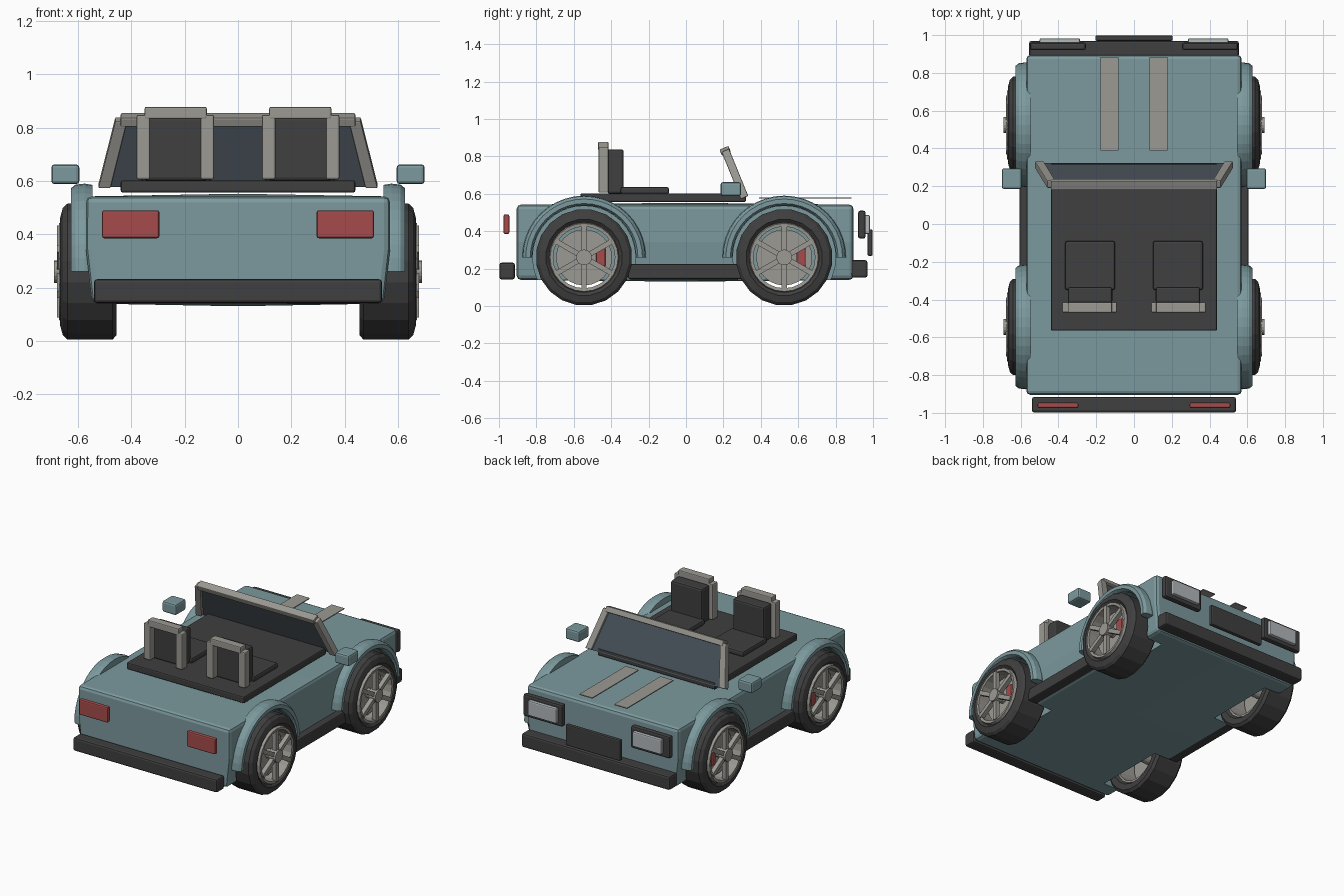
import bpy, bmesh, math
from mathutils import Vector

if "Cube" in bpy.data.objects:
    bpy.data.objects.remove(bpy.data.objects["Cube"])


def mat(name, rgb):
    m = bpy.data.materials.new(name)
    m.diffuse_color = (*rgb, 1)
    m.use_nodes = True
    m.node_tree.nodes["Principled BSDF"].inputs["Base Color"].default_value = m.diffuse_color
    return m


TEAL = mat("teal_paint", (0.20, 0.32, 0.34))
DARK = mat("dark_trim", (0.05, 0.05, 0.05))
RED = mat("red", (0.38, 0.07, 0.07))
GLASS = mat("glass", (0.07, 0.09, 0.11))
GREY = mat("warm_grey", (0.33, 0.32, 0.29))
LENS = mat("lens", (0.45, 0.48, 0.5))


def finish(name, bm, material, mirror=False, bevel=0):
    bmesh.ops.recalc_face_normals(bm, faces=bm.faces)
    me = bpy.data.meshes.new(name)
    bm.to_mesh(me)
    bm.free()
    ob = bpy.data.objects.new(name, me)
    bpy.context.collection.objects.link(ob)
    if material:
        me.materials.append(material)
    if bevel:
        b = ob.modifiers.new("bevel", 'BEVEL')
        b.width, b.segments, b.limit_method = bevel, 2, 'ANGLE'
        b.angle_limit = math.radians(40)
    if mirror:
        ob.modifiers.new("mirror", 'MIRROR')
    return ob


def add_box(bm, x, y, z):
    vs = bmesh.ops.create_cube(bm, size=1)["verts"]
    for v in vs:
        v.co = Vector([a + (b - a) * (c + 0.5) for (a, b), c in zip((x, y, z), v.co)])
    return vs


def box(name, x, y, z, material, mirror=False, bevel=0.008):
    bm = bmesh.new()
    add_box(bm, x, y, z)
    return finish(name, bm, material, mirror, bevel)


def sweep(bm, profile, cy, cz, n, start=0.0, arc=2 * math.pi):
    """Turn a closed (x, radius) profile about an axis along x."""
    full = arc > 6.28
    rings = []
    for i in range(n if full else n + 1):
        a = start + arc * i / n
        rings.append([bm.verts.new((x, cy + r * math.cos(a), cz + r * math.sin(a)))
                      for x, r in profile])
    k = len(profile)
    for i in range(n):
        p, q = rings[i], rings[(i + 1) % len(rings)]
        for j in range(k):
            bm.faces.new((p[j], p[(j + 1) % k], q[(j + 1) % k], q[j]))
    if not full:
        bm.faces.new(rings[0])
        bm.faces.new(rings[-1])


def disc(bm, x0, x1, r, cy, cz, n):
    a = [bm.verts.new((x0, cy + r * math.cos(2 * math.pi * i / n),
                       cz + r * math.sin(2 * math.pi * i / n))) for i in range(n)]
    b = [bm.verts.new((x1, v.co.y, v.co.z)) for v in a]
    bm.faces.new(a)
    bm.faces.new(b)
    for i in range(n):
        j = (i + 1) % n
        bm.faces.new((a[i], a[j], b[j], b[i]))


WHEELS = {"rear": -0.545, "front": 0.525}
WZ = 0.26

# Body tub, faces slightly crowned, wheel wells cut out
bm = bmesh.new()
add_box(bm, (-0.57, 0.57), (-0.905, 0.895), (0.14, 0.542))
bmesh.ops.subdivide_edges(bm, edges=bm.edges[:], cuts=1, use_grid_fill=True)
for v in bm.verts:
    if v.co.z < 0.2:
        v.co.x *= 0.96
    if abs(v.co.x) < 0.01 and abs(v.co.y) < 0.05:
        v.co.z += 0.01 if v.co.z > 0.3 else -0.01
body = finish("body", bm, TEAL, bevel=0.022)
bm = bmesh.new()
for cy in WHEELS.values():
    disc(bm, 0.42, 0.72, 0.275, cy, WZ, 32)
cutter = finish("wheel_well_cutter", bm, None, mirror=True)
cutter.hide_render = True
cutter.display_type = 'WIRE'
cut = body.modifiers.new("wells", 'BOOLEAN')
cut.object, cut.operation, cut.solver = cutter, 'DIFFERENCE', 'EXACT'

# Wheels
for end, cy in WHEELS.items():
    bm = bmesh.new()
    sweep(bm, [(0.475, 0.185), (0.458, 0.20), (0.455, 0.24), (0.47, 0.258), (0.64, 0.258),
               (0.657, 0.242), (0.667, 0.205), (0.65, 0.185)], cy, WZ, 20, math.pi / 20)
    finish(end + "_tire", bm, DARK, mirror=True)

    bm = bmesh.new()
    sweep(bm, [(0.475, 0.187), (0.655, 0.187), (0.672, 0.182), (0.67, 0.165), (0.475, 0.172)],
          cy, WZ, 24)
    disc(bm, 0.635, 0.69, 0.042, cy, WZ, 16)
    for i in range(6):
        a = math.pi / 2 + i * math.pi / 3
        r, t = Vector((0, math.cos(a), math.sin(a))), Vector((0, -math.sin(a), math.cos(a)))
        for v in add_box(bm, (0.648, 0.678), (-0.014, 0.014), (0.03, 0.172)):
            x, w, d = v.co
            v.co = Vector((x, cy, WZ)) + t * w + r * d
    finish(end + "_rim", bm, GREY, mirror=True)

    bm = bmesh.new()
    disc(bm, 0.585, 0.605, 0.15, cy, WZ, 24)
    disc(bm, 0.45, 0.64, 0.03, cy, WZ, 12)
    finish(end + "_brake_disc", bm, GREY, mirror=True)
    box(end + "_brake_caliper", (0.575, 0.64), (cy + 0.065, cy + 0.115),
        (WZ - 0.05, WZ + 0.05), RED, True)

    # Fender flare
    bm = bmesh.new()
    sweep(bm, [(0.545, 0.278), (0.545, 0.325), (0.575, 0.33), (0.61, 0.326), (0.627, 0.312),
               (0.627, 0.288), (0.61, 0.278)], cy, WZ, 20, 0, math.pi)
    finish(end + "_fender", bm, TEAL, mirror=True)

# Trim, bumpers and lights
box("side_skirt", (0.53, 0.605), (-0.31, 0.30), (0.145, 0.225), DARK, True)
box("rear_bumper", (-0.54, 0.54), (-0.998, -0.915), (0.142, 0.232), DARK, bevel=0.012)
box("front_bumper", (-0.555, 0.555), (0.885, 0.97), (0.152, 0.245), DARK, bevel=0.012)
box("tail_light", (0.295, 0.51), (-0.975, -0.945), (0.385, 0.49), RED, True)
box("headlight_housing", (0.255, 0.55), (0.92, 0.96), (0.36, 0.51), DARK, True, 0.012)
box("headlight_lens", (0.285, 0.50), (0.955, 0.983), (0.385, 0.487), LENS, True)
box("grille", (-0.205, 0.205), (0.97, 0.998), (0.268, 0.41), DARK)
box("hood_stripe", (0.082, 0.178), (0.39, 0.885), (0.574, 0.58), GREY, True, 0)
box("mirror", (0.595, 0.70), (0.185, 0.295), (0.588, 0.662), TEAL, True, 0.012)

# Cabin floor and seats
box("cabin", (-0.44, 0.44), (-0.565, 0.32), (0.556, 0.602), DARK)
box("seat_cushion", (0.10, 0.365), (-0.35, -0.09), (0.598, 0.636), DARK, True, 0.012)
box("seat_back", (0.115, 0.35), (-0.42, -0.333), (0.60, 0.838), DARK, True, 0.012)
bm = bmesh.new()
for x in (0.115, 0.355):
    add_box(bm, (x - 0.025, x + 0.025), (-0.468, -0.415), (0.606, 0.848))
add_box(bm, (0.117, 0.35), (-0.47, -0.415), (0.832, 0.878))
finish("seat_frame", bm, GREY, mirror=True, bevel=0.006)

# Windshield: leaning pillars, top bar and glass
def leaning(name, lo, hi, material, bevel=0):
    """Slab from lo to hi, each (x0, x1, y, z, half depth)."""
    bm = bmesh.new()
    for v in add_box(bm, (0, 1), (-1, 1), (0, 1)):
        x0, x1, y, z, d = hi if v.co.z > 0.5 else lo
        v.co = Vector((x1 if v.co.x > 0.5 else x0, y + v.co.y * d, z + v.co.y * d * 0.42))
    return finish(name, bm, material, bevel=bevel)


for s, side in ((1, "right"), (-1, "left")):
    leaning(side + "_windshield_pillar", (s * 0.478, s * 0.524, 0.313, 0.58, 0.02),
            (s * 0.415, s * 0.46, 0.21, 0.832, 0.02), GREY, 0.005)
leaning("windshield_top_bar", (-0.44, 0.44, 0.217, 0.812, 0.024),
        (-0.44, 0.44, 0.203, 0.846, 0.024), GREY, 0.005)
leaning("windshield_glass", (-0.49, 0.49, 0.316, 0.58, 0.006),
        (-0.43, 0.43, 0.215, 0.82, 0.006), GLASS)
